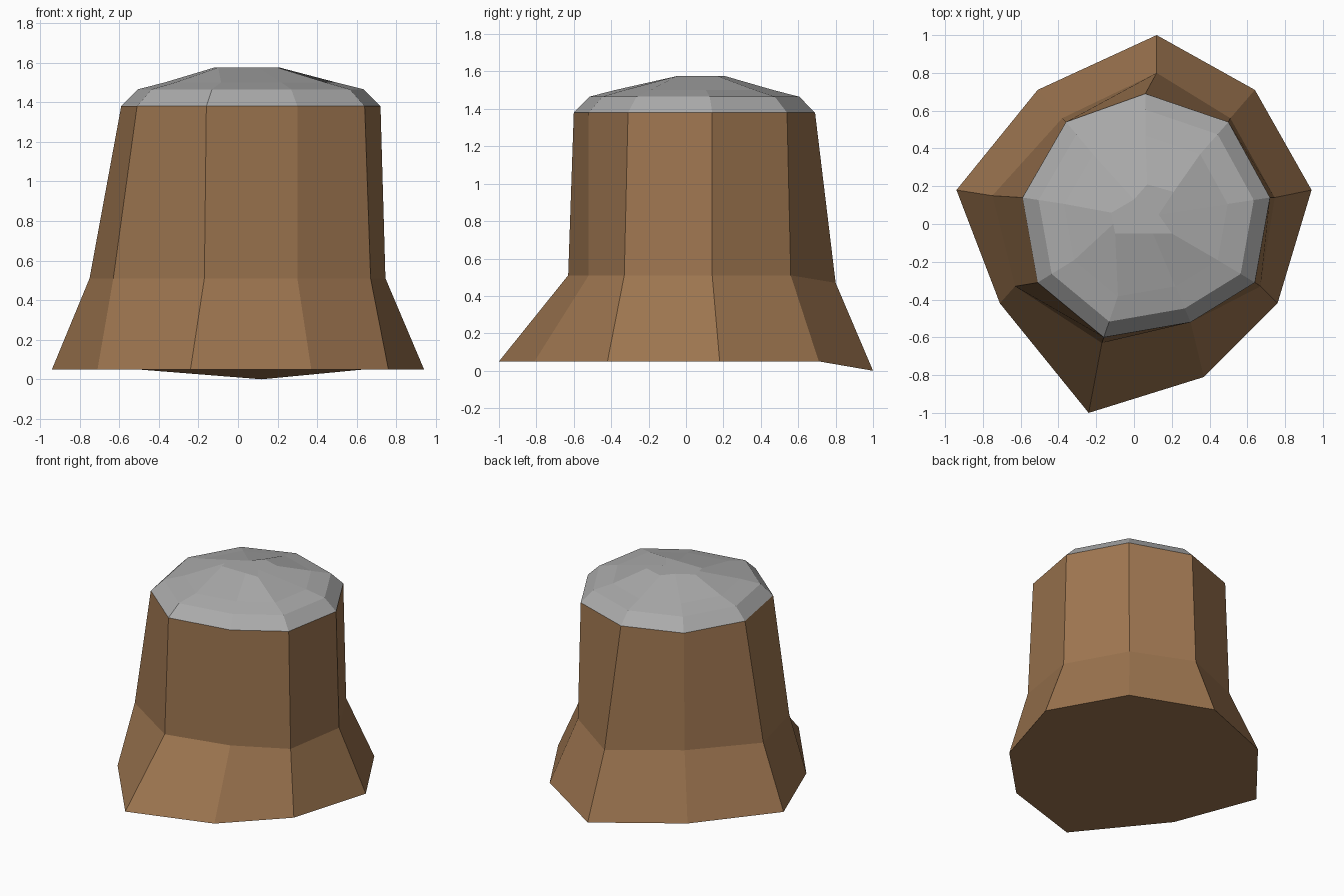
import bpy
import bmesh
from mathutils import Vector

default_cube = bpy.data.objects.get("Cube")
if default_cube:
    bpy.data.objects.remove(default_cube, do_unlink=True)


def make_material(name, colour):
    material = bpy.data.materials.new(name)
    material.use_nodes = True
    material.diffuse_color = colour
    material.node_tree.nodes["Principled BSDF"].inputs["Base Color"].default_value = colour
    return material


def ring(outline, height):
    """Place a flat outline at a height."""
    return [Vector((x, y, height)) for x, y in outline]


def shrink(outline, factor, centre=(0.06, 0.04)):
    """Scale a flat outline towards a centre."""
    cx, cy = centre
    return [(cx + (x - cx) * factor, cy + (y - cy) * factor) for x, y in outline]


def loft(name, rings, material, close_bottom=False, close_top=False):
    """Join stacked rings, listed clockwise from the back, with flat faces."""
    bm = bmesh.new()
    loops = [[bm.verts.new(point) for point in points] for points in rings]
    for lower, upper in zip(loops, loops[1:]):
        count = len(lower)
        for i in range(count):
            j = (i + 1) % count
            bm.faces.new((lower[j], lower[i], upper[i], upper[j]))
    if close_bottom:
        bm.faces.new(loops[0])
    if close_top:
        bm.faces.new(reversed(loops[-1]))
    mesh = bpy.data.meshes.new(name)
    bm.to_mesh(mesh)
    bm.free()
    mesh.materials.append(material)
    part = bpy.data.objects.new(name, mesh)
    bpy.context.collection.objects.link(part)
    return part


brown = make_material("warm brown", (0.34, 0.18, 0.08, 1))
grey = make_material("light grey", (0.41, 0.41, 0.41, 1))

# Nine-sided outlines, clockwise from the back corner
foot = [(0.12, 1), (0.64, 0.71), (0.94, 0.18), (0.76, -0.42), (0.37, -0.81),
        (-0.24, -1), (-0.71, -0.42), (-0.94, 0.18), (-0.51, 0.71)]
waist = [(0.12, 0.8), (0.51, 0.56), (0.745, 0.14), (0.67, -0.33), (0.3, -0.52),
         (-0.17, -0.63), (-0.63, -0.33), (-0.75, 0.15), (-0.38, 0.56)]
rim = [(0.06, 0.69), (0.5, 0.54), (0.72, 0.14), (0.64, -0.31), (0.3, -0.52),
       (-0.16, -0.6), (-0.51, -0.31), (-0.59, 0.14), (-0.36, 0.54)]
peak = [(0.07, 0.21), (0.21, 0.17), (0.13, 0.05), (0.2, -0.05), (0.1, -0.05),
        (-0.1, -0.05), (-0.11, 0), (-0.12, 0.06), (0, 0.13)]

# Flared stump, its back corner dropping slightly at the foot and waist
foot_ring, waist_ring = ring(foot, 0.05), ring(waist, 0.51)
foot_ring[0].z = 0
waist_ring[0].z = 0.47
loft("stump", [foot_ring, waist_ring, ring(rim, 1.38)], brown, close_bottom=True)

# Bevelled, shallow domed cap with a small irregular peak
loft("cap", [ring(rim, 1.38), ring(shrink(rim, 0.87), 1.465),
             ring(shrink(rim, 0.66), 1.5), ring(peak, 1.575)], grey, close_top=True)
